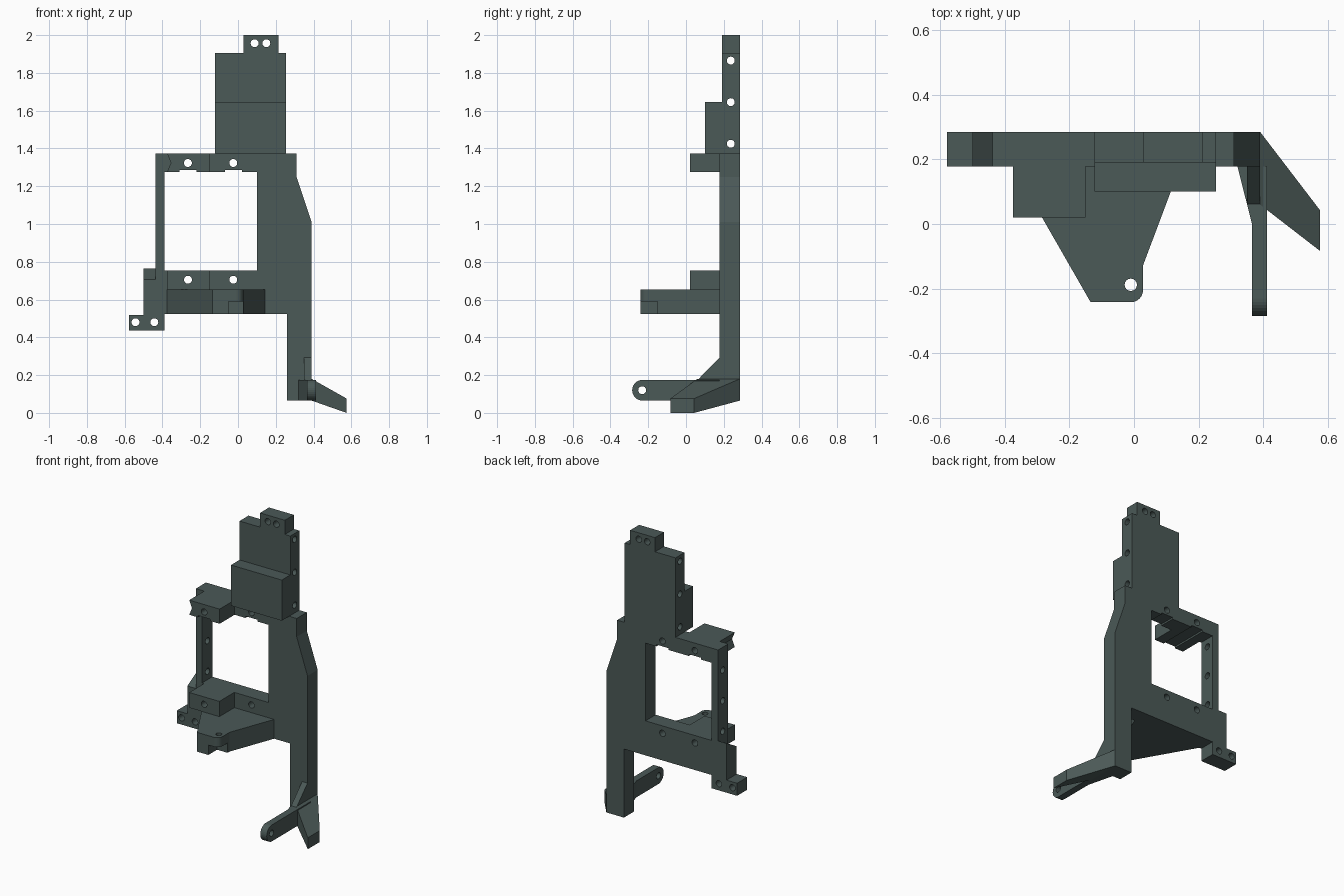
import bpy, bmesh, math
from mathutils import Vector

cube = bpy.data.objects.get("Cube")
if cube:
    bpy.data.objects.remove(cube, do_unlink=True)

mat = bpy.data.materials.new("dark_grey_green")
mat.use_nodes = True
COLOR = (0.07, 0.10, 0.095, 1)
mat.diffuse_color = COLOR
mat.node_tree.nodes["Principled BSDF"].inputs["Base Color"].default_value = COLOR

FRONT, BACK = 0.178, 0.285
HOLE = 0.021


def place(axis, a, b, d):
    return Vector({"x": (d, a, b), "y": (a, d, b), "z": (a, b, d)}[axis])


def add_prism(bm, pts, axis, lo, hi):
    """Extrude a flat profile along an axis."""
    ends = [[bm.verts.new(place(axis, a, b, d)) for a, b in pts] for d in (lo, hi)]
    bm.faces.new(ends[0])
    bm.faces.new(ends[1][::-1])
    n = len(pts)
    for i in range(n):
        j = (i + 1) % n
        bm.faces.new((ends[0][i], ends[0][j], ends[1][j], ends[1][i]))


def rect(a0, a1, b0, b1):
    return [(a0, b0), (a1, b0), (a1, b1), (a0, b1)]


def arc(a, b, r, start, end, n):
    angles = [math.radians(start + (end - start) * i / n) for i in range(n + 1)]
    return [(a + r * math.cos(t), b + r * math.sin(t)) for t in angles]


def circle(a, b, r=HOLE):
    return arc(a, b, r, 0, 360, 24)[:-1]


def solid(name, *prisms):
    bm = bmesh.new()
    for p in prisms:
        add_prism(bm, *p)
    return finish(name, bm)


def finish(name, bm):
    bmesh.ops.recalc_face_normals(bm, faces=bm.faces)
    mesh = bpy.data.meshes.new(name)
    bm.to_mesh(mesh)
    bm.free()
    mesh.materials.append(mat)
    obj = bpy.data.objects.new(name, mesh)
    bpy.context.collection.objects.link(obj)
    return obj


def cut(obj, *prisms):
    """Subtract prisms from a part, then discard the cutter."""
    cutter = solid("cutter", *prisms)
    cutter.hide_render = True
    mod = obj.modifiers.new("cut", "BOOLEAN")
    mod.operation, mod.solver, mod.object = "DIFFERENCE", "EXACT", cutter
    bpy.context.view_layer.objects.active = obj
    bpy.ops.object.modifier_apply(modifier=mod.name)
    bpy.data.objects.remove(cutter, do_unlink=True)


# Shared bolt holes and grooves of the window rails
rail_holes = [(circle(x, z), "y", -0.1, 0.4) for x in (-0.265, -0.025) for z in (0.705, 1.323)]
grooves = [(rect(x - 0.045, x + 0.045, 1.22, 1.287), "y", -0.1, 0.4) for x in (-0.265, -0.025)]

# Main frame plate with leg and side lug
outline = [(-0.437, 1.373), (0.31, 1.373), (0.31, 1.25), (0.39, 1.01), (0.39, 0.065),
           (0.26, 0.065), (0.26, 0.524), (-0.39, 0.524), (-0.39, 0.435), (-0.578, 0.435),
           (-0.578, 0.519), (-0.5, 0.519), (-0.5, 0.705), (-0.437, 0.705)]
frame = solid("frame_plate", (outline, "y", FRONT, BACK))
cut(frame, (rect(-0.39, 0.1, 0.755, 1.275), "y", 0, 0.4))
cut(frame, *rail_holes, *grooves,
    *[(circle(x, 0.48), "y", 0, 0.4) for x in (-0.543, -0.443)],
    *[(circle(0.235, z), "x", -0.46, -0.37) for z in (0.81, 1.015, 1.22)])

# Sloped shoulder above the side lug
solid("lug_shoulder", ([(FRONT, 0.705), (BACK, 0.705), (BACK, 0.765)], "x", -0.5, -0.437))

# Upper column with top tab
column = solid("upper_column", ([(-0.122, 1.373), (0.254, 1.373), (0.254, 1.905), (0.214, 1.905),
                                 (0.214, 2.0), (0.03, 2.0), (0.03, 1.905), (-0.122, 1.905)],
                                "y", 0.19, BACK))
cut(column, *[(circle(x, 1.957), "y", 0, 0.4) for x in (0.088, 0.15)],
    *[(circle(0.237, z), "x", -0.3, 0.4) for z in (1.425, 1.645, 1.865)])
solid("column_front_block", (rect(-0.122, 0.254, 1.373, 1.645), "y", 0.1, 0.19))

# Mounting blocks on the rails
upper = solid("upper_mount_block", ([(-0.375, 1.275), (-0.15, 1.275), (-0.15, 1.373),
                                     (-0.375, 1.373), (-0.355, 1.324)], "y", 0.02, FRONT))
lower = solid("lower_mount_block", (rect(-0.375, -0.152, 0.653, 0.755), "y", 0.02, FRONT))
cut(upper, rail_holes[1], grooves[0])
cut(lower, rail_holes[0])

# Tapered shelf with rounded tip, hole and underside pocket
shelf_pts = [(-0.375, FRONT), (-0.134, -0.242)] + arc(-0.01, -0.204, 0.038, -90, 0, 8) \
    + [(0.028, -0.128), (0.143, FRONT)]
shelf = solid("tapered_shelf", (shelf_pts, "z", 0.524, 0.653))
cut(shelf, (rect(-0.05, 0.1, -0.3, -0.15), "z", 0.4, 0.59))
cut(shelf, (circle(-0.01, -0.188, 0.019), "z", 0.4, 0.8))

# Forward arm with rounded end and flared root
arm_pts = [(FRONT, 0.065), (FRONT, 0.175)] + arc(-0.23, 0.12, 0.055, 90, 270, 16)
arm = solid("forward_arm", (arm_pts, "x", 0.365, 0.412))
cut(arm, (circle(-0.232, 0.12), "x", 0.2, 0.6))
solid("arm_root", ([(0.365, 0), (0.365, FRONT), (0.32, FRONT)], "z", 0.065, 0.175))
solid("arm_gusset", ([(FRONT, 0.175), (FRONT, 0.293), (0.062, 0.175)], "x", 0.35, 0.39))

# Outrigger foot, lofted from the leg to a lower outer end
bm = bmesh.new()
for x, y0, y1, z0, z1 in ((0.39, 0.06, BACK, 0.065, 0.18), (0.575, -0.083, 0.043, 0, 0.076)):
    for y, z in rect(y0, y1, z0, z1):
        bm.verts.new((x, y, z))
bmesh.ops.convex_hull(bm, input=bm.verts)
finish("outrigger_foot", bm)
